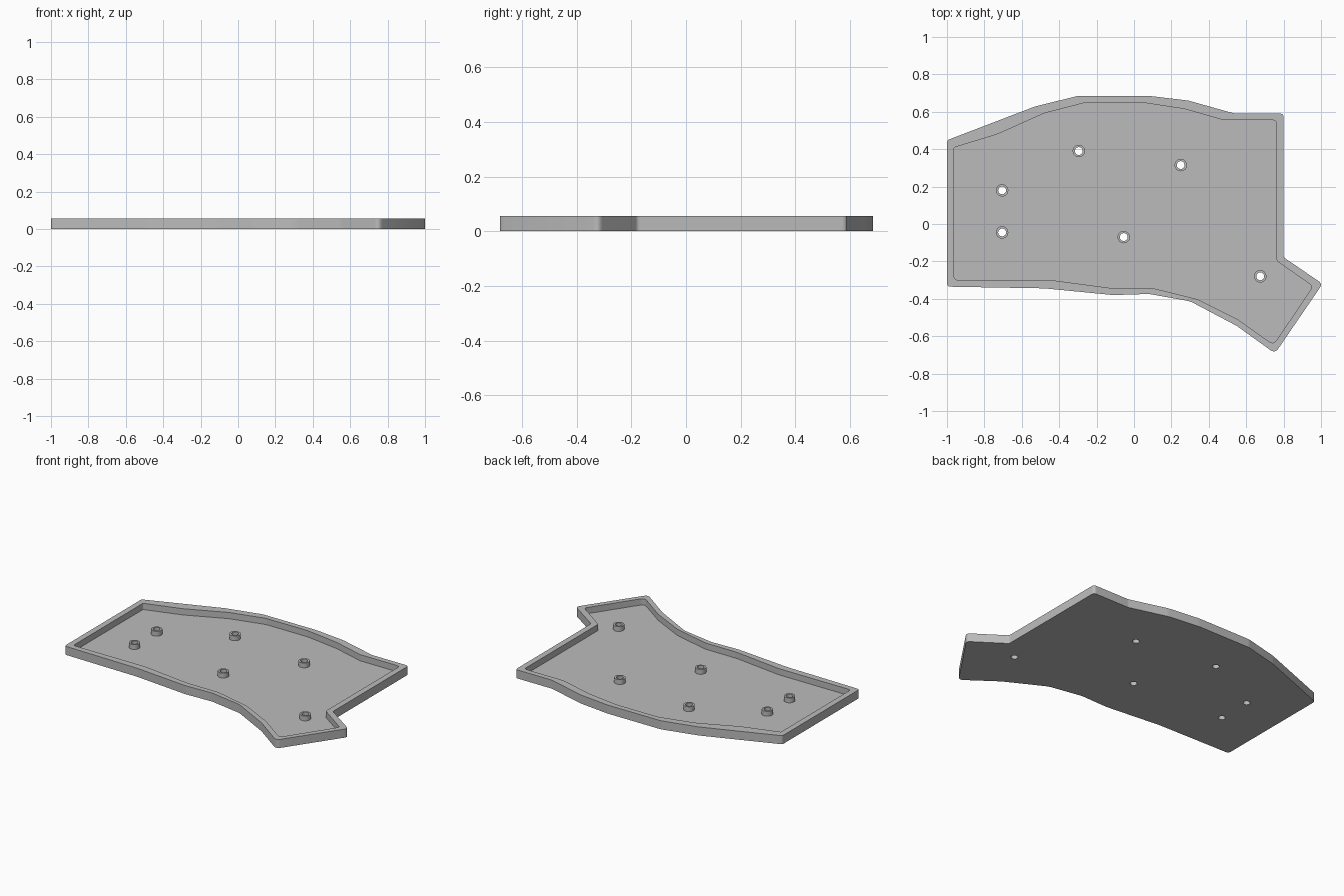
import bpy
import bmesh
from math import cos, sin, pi
from mathutils import Vector

HEIGHT, FLOOR, POST_TOP = 0.055, 0.015, 0.046
POST_R, HOLE_R = 0.033, 0.021

# Corner points: x, y, corner radius
OUTER = [(-1, .448, .02), (-.53, .628, .15), (-.3, .685, .1), (.08, .685, .2),
         (.29, .66, .15), (.54, .59, .05), (.8, .59, .02), (.8, -.178, .02),
         (1.008, -.32, .025), (.754, -.692, .03), (.55, -.545, .1), (.3, -.413, .15),
         (.08, -.374, .15), (-.11, -.38, .2), (-.48, -.344, .3), (-1, -.335, .02)]
INNER = [(-.962, .409, .008), (-.73, .48, .2), (-.48, .592, .15), (-.255, .65, .1),
         (.04, .65, .2), (.27, .615, .15), (.48, .555, .05), (.762, .555, .02),
         (.762, -.197, .02), (.957, -.333, .02), (.746, -.646, .03), (.555, -.51, .1),
         (.34, -.402, .15), (.1, -.343, .15), (-.12, -.343, .2), (-.45, -.299, .3),
         (-.962, -.299, .02)]
POSTS = [(-.705, .18), (-.705, -.045), (-.295, .39), (.25, .315), (-.055, -.07), (.675, -.28)]

scene = bpy.context.scene
if "Cube" in bpy.data.objects:
    bpy.data.objects.remove(bpy.data.objects["Cube"])

grey = bpy.data.materials.new("plain grey")
grey.use_nodes = True
grey.diffuse_color = (0.5, 0.5, 0.5, 1)
grey.node_tree.nodes["Principled BSDF"].inputs["Base Color"].default_value = (0.5, 0.5, 0.5, 1)


def rounded(corners, steps=5):
    """Outline with every corner replaced by a short arc-like curve."""
    pts = []
    for i, (x, y, r) in enumerate(corners):
        p = Vector((x, y))
        a = Vector(corners[i - 1][:2]) - p
        b = Vector(corners[(i + 1) % len(corners)][:2]) - p
        half = a.angle(b) / 2
        cut = min(r * cos(half) / sin(half), a.length * .4, b.length * .4)
        start, end = p + a.normalized() * cut, p + b.normalized() * cut
        for k in range(steps + 1):
            t = k / steps
            pts.append(start * (1 - t) ** 2 + p * 2 * t * (1 - t) + end * t * t)
    return pts


def circle(x, y, r, n=32):
    return [Vector((x + r * cos(2 * pi * k / n), y + r * sin(2 * pi * k / n))) for k in range(n)]


def new_object(name, bm):
    bmesh.ops.recalc_face_normals(bm, faces=bm.faces)
    mesh = bpy.data.meshes.new(name)
    bm.to_mesh(mesh)
    bm.free()
    mesh.materials.append(grey)
    obj = bpy.data.objects.new(name, mesh)
    scene.collection.objects.link(obj)
    return obj


def prism(name, outline, z0, z1):
    bm = bmesh.new()
    face = bm.faces.new([bm.verts.new((p.x, p.y, z0)) for p in outline])
    top = bmesh.ops.extrude_face_region(bm, geom=[face])["geom"]
    bmesh.ops.translate(bm, vec=(0, 0, z1 - z0),
                        verts=[v for v in top if isinstance(v, bmesh.types.BMVert)])
    return new_object(name, bm)


def activate(obj):
    bpy.ops.object.select_all(action='DESELECT')
    obj.select_set(True)
    bpy.context.view_layer.objects.active = obj


def combine(target, tool, operation):
    mod = target.modifiers.new("combine", 'BOOLEAN')
    mod.operation, mod.solver, mod.object = operation, 'EXACT', tool
    activate(target)
    bpy.ops.object.modifier_apply(modifier=mod.name)
    bpy.data.objects.remove(tool)


# Shallow tray with a raised rim
tray = prism("tray", rounded(OUTER), 0, HEIGHT)
combine(tray, prism("recess_cutter", rounded(INNER), FLOOR, HEIGHT + .1), 'DIFFERENCE')

# Standoffs fused to the floor, each with a through hole
for x, y in POSTS:
    combine(tray, prism("standoff", circle(x, y, POST_R), FLOOR / 2, POST_TOP), 'UNION')
    combine(tray, prism("hole_cutter", circle(x, y, HOLE_R), -.1, .2), 'DIFFERENCE')

activate(tray)
bpy.ops.object.shade_smooth_by_angle(angle=pi / 6)
